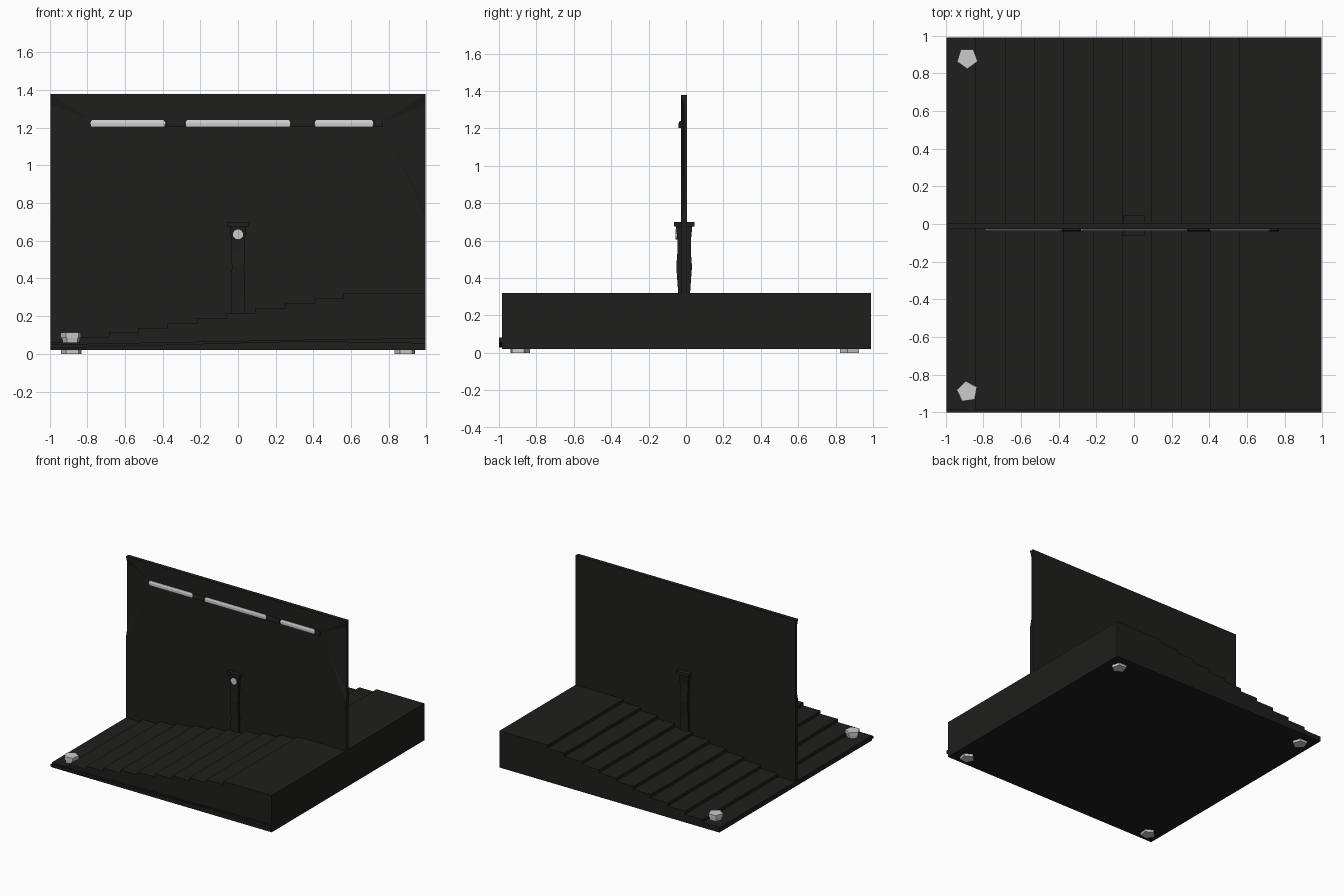
import bpy, bmesh, math

if "Cube" in bpy.data.objects:
    bpy.data.objects.remove(bpy.data.objects["Cube"])

def material(name, c):
    m = bpy.data.materials.new(name)
    m.diffuse_color = (*c, 1)
    m.use_nodes = True
    m.node_tree.nodes["Principled BSDF"].inputs["Base Color"].default_value = m.diffuse_color
    return m

DARK = material("charcoal", (0.013, 0.013, 0.012))
LIGHT = material("light_grey", (0.6, 0.6, 0.6))

def finish(name, bm, mat):
    bmesh.ops.recalc_face_normals(bm, faces=bm.faces[:])
    me = bpy.data.meshes.new(name)
    bm.to_mesh(me)
    bm.free()
    me.materials.append(mat)
    ob = bpy.data.objects.new(name, me)
    bpy.context.collection.objects.link(ob)
    return ob

def loft(name, rings, mat):
    """Skin a list of equal-length rings and cap both ends."""
    bm = bmesh.new()
    vs = [[bm.verts.new(p) for p in r] for r in rings]
    n = len(vs[0])
    for a, b in zip(vs, vs[1:]):
        for i in range(n):
            j = (i + 1) % n
            bm.faces.new((a[i], a[j], b[j], b[i]))
    bm.faces.new(vs[0])
    bm.faces.new(vs[-1])
    return finish(name, bm, mat)

def rect(x0, x1, y0, y1, z):
    return [(x0, y0, z), (x1, y0, z), (x1, y1, z), (x0, y1, z)]

def box(name, x0, x1, y0, y1, z0, z1, mat):
    return loft(name, [rect(x0, x1, y0, y1, z0), rect(x0, x1, y0, y1, z1)], mat)

# Stepped base: side profile extruded along y
W = 0.995
profile = [(W, 0.02), (-W, 0.02), (-W, 0.06)]
for i in range(10):
    x = -0.84 + i * 0.1556
    z = 0.06 + i * 0.026
    profile += [(x, z), (x, z + 0.026)]
profile.append((W, 0.32))
loft("stepped_base", [[(x, y, z) for x, z in profile] for y in (-0.985, 0.99)], DARK)

# Thin lip along the front edge, thicker toward the right
loft("front_lip", [[(x, -1, a), (x, -0.97, a), (x, -0.97, b), (x, -1, b)]
                   for x, a, b in ((-W, 0.03, 0.05), (0.36, 0.065, 0.075), (W, 0.055, 0.083))], DARK)

# Back wall: main panel with a folded border around the top corners
F, R, B = -0.027, -0.012, 0.006
bm = bmesh.new()
def vert(x, y, z):
    return bm.verts.new((x, y, z))
side = {}
for s in (-1, 1):
    side[s] = [vert(s * W, F, 0.04), vert(s * W, F, 0.72), vert(s * W, R, 0.78),
               vert(s * W, R, 1.32), vert(s * W, F, 1.38),
               vert(s * W, B, 1.38), vert(s * W, B, 0.04),
               vert(s * 0.83, F, 1.09), vert(s * 0.78, F, 1.24)]
l, r = side[-1], side[1]
bm.faces.new([l[0], r[0], r[1], r[7], r[8], l[8], l[7], l[1]])
bm.faces.new([l[8], r[8], r[4], l[4]])
bm.faces.new([l[4], r[4], r[5], l[5]])
bm.faces.new([l[5], r[5], r[6], l[6]])
bm.faces.new([l[6], r[6], r[0], l[0]])
for v in (l, r):
    bm.faces.new(v[:7])
    bm.faces.new([v[1], v[7], v[2]])
    bm.faces.new([v[2], v[7], v[8], v[3]])
    bm.faces.new([v[3], v[8], v[4]])
finish("back_wall", bm, DARK)

# Lamp strips with dark joints between them
def strip(name, x0, x1, y, mat):
    loft(name, [rect(x0 + 0.005, x1 - 0.005, y, -0.02, 1.203),
                rect(x0, x1, y, -0.02, 1.225),
                rect(x0 + 0.01, x1 - 0.01, y + 0.006, -0.02, 1.24)], mat)

for i, (a, b) in enumerate([(-0.785, -0.385), (-0.28, 0.28), (0.405, 0.72)]):
    strip(f"lamp_strip_{i + 1}", a, b, -0.036, LIGHT)
for i, (a, b) in enumerate([(-0.385, -0.28), (0.28, 0.405), (0.72, 0.77)]):
    strip(f"lamp_joint_{i + 1}", a, b, -0.04, DARK)

# Central post with a waisted outline and flat cap
post = [(0.18, 0.036, 0.034), (0.32, 0.036, 0.032), (0.38, 0.034, 0.036), (0.46, 0.033, 0.042),
        (0.54, 0.034, 0.036), (0.6, 0.037, 0.036), (0.64, 0.04, 0.04), (0.68, 0.042, 0.044)]
loft("post", [rect(-w, w, -0.01 - d, -0.01 + d, z) for z, w, d in post], DARK)
box("post_cap", -0.056, 0.056, -0.063, 0.046, 0.675, 0.70, DARK)

# Pale ring on the post front
bm = bmesh.new()
bmesh.ops.create_cone(bm, segments=24, radius1=0.027, radius2=0.027, depth=0.012, cap_ends=False)
inner = bmesh.ops.create_cone(bm, segments=24, radius1=0.021, radius2=0.021, depth=0.012, cap_ends=False)
bmesh.ops.bridge_loops(bm, edges=[e for e in bm.edges if all(v.co.z > 0 for v in e.verts)])
ring = finish("post_ring", bm, LIGHT)
ring.location = (0, -0.05, 0.633)
ring.rotation_euler = (math.pi / 2, 0, 0)

# Five-sided feet, and matching knobs on the low edge
def pentagon(name, x, y, levels, turn):
    loft(name, [[(x + q * math.cos(turn + k * math.tau / 5), y + q * math.sin(turn + k * math.tau / 5), z)
                 for k in range(5)] for z, q in levels], LIGHT)

for n, (x, y) in enumerate([(-0.885, -0.89), (-0.885, 0.88), (0.885, -0.89), (0.885, 0.88)]):
    turn = 0.45 if y < 0 else -0.3
    pentagon(f"foot_{n + 1}", x, y, [(0, 0.056), (0.03, 0.056)], turn)
    if x < 0:
        pentagon(f"knob_{n + 1}", x, y, [(0.05, 0.045), (0.085, 0.05), (0.085, 0.057), (0.112, 0.057)], turn)
